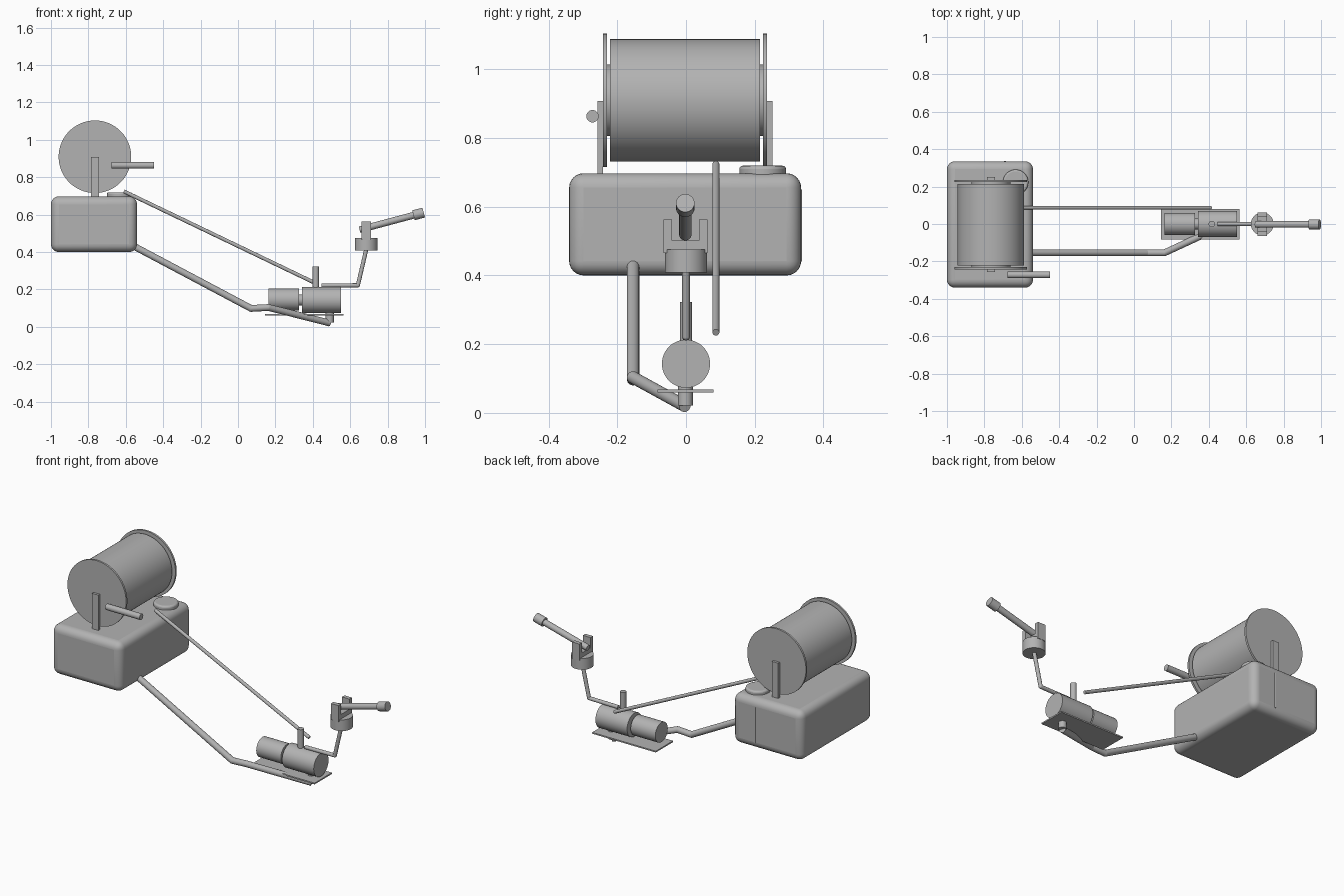
import bpy, math
from mathutils import Vector

cube = bpy.data.objects.get("Cube")
if cube:
    bpy.data.objects.remove(cube, do_unlink=True)

grey = bpy.data.materials.new("plain_grey")
grey.use_nodes = True
grey.diffuse_color = (0.45, 0.45, 0.45, 1)
grey.node_tree.nodes["Principled BSDF"].inputs["Base Color"].default_value = (0.45, 0.45, 0.45, 1)


def finish(name):
    ob = bpy.context.object
    ob.name = name
    ob.data.materials.append(grey)
    bpy.ops.object.shade_smooth_by_angle(angle=math.radians(35))
    return ob


def bevel(ob, width, segments):
    mod = ob.modifiers.new("rounded_edges", "BEVEL")
    mod.width, mod.segments = width, segments
    mod.limit_method = "ANGLE"


def box(name, low, high):
    low, high = Vector(low), Vector(high)
    bpy.ops.mesh.primitive_cube_add(size=1, location=(low + high) / 2)
    bpy.context.object.scale = high - low
    bpy.ops.object.transform_apply(location=False, rotation=False, scale=True)
    return finish(name)


def rod(name, start, end, radius, sides=48):
    start, end = Vector(start), Vector(end)
    axis = end - start
    bpy.ops.mesh.primitive_cylinder_add(vertices=sides, radius=radius, depth=axis.length,
                                        location=(start + end) / 2)
    bpy.context.object.rotation_euler = axis.to_track_quat("Z", "Y").to_euler()
    return finish(name)


def pipe(name, points, radius):
    # straight lengths with a ball at each bend
    for i in range(len(points) - 1):
        rod(f"{name}_length_{i + 1}", points[i], points[i + 1], radius, 24)
    for i, p in enumerate(points[1:-1]):
        bpy.ops.mesh.primitive_uv_sphere_add(segments=24, ring_count=12, radius=radius, location=p)
        finish(f"{name}_bend_{i + 1}")


# Tank with filler cap and sight tube
bevel(box("tank", (-1, -0.34, 0.4), (-0.54, 0.335, 0.697)), 0.042, 6)
bevel(rod("filler_cap", (-0.633, 0.223, 0.68), (-0.633, 0.223, 0.719), 0.068), 0.01, 3)
rod("sight_tube", (-0.69, 0.331, 0.44), (-0.69, 0.331, 0.65), 0.007, 16)

# Hose reel
RX, RZ = -0.765, 0.909
rod("reel_drum", (RX, -0.221, RZ), (RX, 0.215, RZ), 0.178, 96)
rod("reel_hub", (RX, -0.235, RZ), (RX, 0.23, RZ), 0.104, 64)
for side, y, out in (("right", -0.23, -1), ("left", 0.224, 1)):
    rod(f"reel_flange_{side}", (RX, y, RZ), (RX, y + out * 0.012, RZ), 0.194, 96)
    near, far = sorted((y + out * 0.012, y + out * 0.027))
    box(f"reel_bracket_{side}", (RX - 0.021, near, 0.66), (RX + 0.021, far, 0.908))
rod("crank_handle", (-0.677, -0.272, 0.863), (-0.449, -0.272, 0.863), 0.018, 32)

# Supply hose and control line
pipe("supply_hose", [(-0.58, -0.154, 0.443), (0.07, -0.154, 0.098),
                     (0.163, -0.154, 0.103), (0.49, -0.003, 0.02)], 0.018)
rod("control_line", (-0.61, 0.087, 0.724), (0.412, 0.087, 0.234), 0.01, 24)

# Pump and motor on a base plate
box("base_plate", (0.144, -0.083, 0.06), (0.565, 0.08, 0.068))
rod("motor", (0.162, 0, 0.146), (0.325, 0, 0.146), 0.059)
rod("coupling", (0.32, 0, 0.143), (0.345, 0, 0.143), 0.03)
rod("pump", (0.341, 0, 0.143), (0.55, 0, 0.143), 0.07)
rod("pump_inlet", (0.49, -0.002, 0.022), (0.49, -0.002, 0.09), 0.022, 32)
rod("pump_riser", (0.416, 0, 0.19), (0.416, 0, 0.323), 0.017, 32)

# Delivery pipe, swivel, fork and nozzle
pipe("delivery_pipe", [(0.446, 0, 0.22), (0.641, 0, 0.222), (0.686, 0, 0.415)], 0.011)
rod("swivel", (0.686, 0, 0.408), (0.686, 0, 0.475), 0.061)
box("fork_base", (0.661, -0.065, 0.465), (0.711, 0.062, 0.502))
for side, y in (("right", -0.065), ("left", 0.038)):
    box(f"fork_arm_{side}", (0.661, y, 0.48), (0.711, y + 0.024, 0.563))
rod("nozzle_barrel", (0.65, -0.002, 0.519), (0.95, -0.002, 0.599), 0.018, 32)
rod("nozzle_tip", (0.938, -0.002, 0.596), (0.993, -0.002, 0.6105), 0.027, 32)
